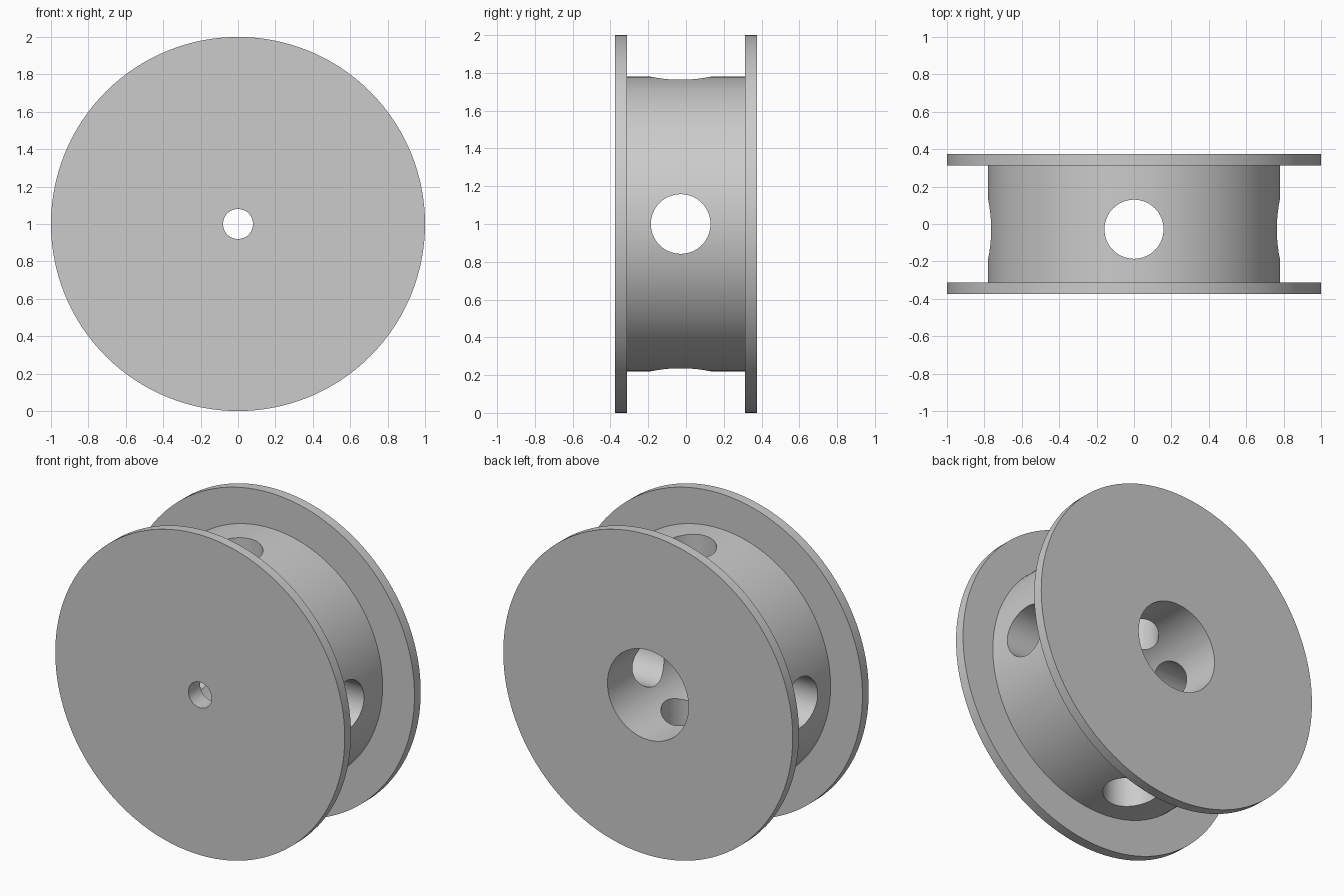
import bpy, bmesh, math
from mathutils import Matrix, Vector

cube = bpy.data.objects.get("Cube")
if cube:
    bpy.data.objects.remove(cube, do_unlink=True)

CENTRE = Vector((0, 0, 1))
SEGMENTS = 128
HALF_WIDTH, FLANGE_INNER = 0.375, 0.313
FLANGE_R, HUB_R, BORE_R, AXLE_R = 1.0, 0.78, 0.28, 0.08
BORE_FLOOR = -0.26
SIDE_HOLE_R, SIDE_HOLE_Y = 0.158, -0.028

grey = bpy.data.materials.new("plain grey")
grey.use_nodes = True
colour = (0.6, 0.6, 0.6, 1)
grey.diffuse_color = colour
grey.node_tree.nodes["Principled BSDF"].inputs["Base Color"].default_value = colour


def add_object(name, bm):
    bmesh.ops.recalc_face_normals(bm, faces=bm.faces)
    mesh = bpy.data.meshes.new(name)
    bm.to_mesh(mesh)
    bm.free()
    mesh.materials.append(grey)
    obj = bpy.data.objects.new(name, mesh)
    bpy.context.collection.objects.link(obj)
    return obj


def lathe(name, profile):
    """Revolve a closed (radius, y) profile about the y axis."""
    bm = bmesh.new()
    rings = []
    for i in range(SEGMENTS):
        a = math.tau * i / SEGMENTS
        rings.append([bm.verts.new(CENTRE + Vector((r * math.cos(a), y, r * math.sin(a))))
                      for r, y in profile])
    n = len(profile)
    for i, ring in enumerate(rings):
        after = rings[(i + 1) % SEGMENTS]
        for j in range(n):
            k = (j + 1) % n
            bm.faces.new((ring[j], ring[k], after[k], after[j]))
    return add_object(name, bm)


# Spool: two flanges, a hub, a wide blind bore at the back, an axle hole in front
spool = lathe("spool_body", [
    (AXLE_R, -HALF_WIDTH), (FLANGE_R, -HALF_WIDTH),
    (FLANGE_R, -FLANGE_INNER), (HUB_R, -FLANGE_INNER),
    (HUB_R, FLANGE_INNER), (FLANGE_R, FLANGE_INNER),
    (FLANGE_R, HALF_WIDTH), (BORE_R, HALF_WIDTH),
    (BORE_R, BORE_FLOOR), (AXLE_R, BORE_FLOOR)])

# Cross holes through the hub, one upright and one sideways
bpy.context.view_layer.objects.active = spool
spool.select_set(True)
for name, angle in (("upright_hole_cutter", 0), ("sideways_hole_cutter", math.pi / 2)):
    bm = bmesh.new()
    place = Matrix.Translation(CENTRE + Vector((0, SIDE_HOLE_Y, 0))) @ Matrix.Rotation(angle, 4, 'Y')
    bmesh.ops.create_cone(bm, cap_ends=True, segments=64, radius1=SIDE_HOLE_R,
                          radius2=SIDE_HOLE_R, depth=2.4, matrix=place)
    cutter = add_object(name, bm)
    cutter.hide_render = True
    cut = spool.modifiers.new(name, 'BOOLEAN')
    cut.operation = 'DIFFERENCE'
    cut.solver = 'EXACT'
    cut.object = cutter
    bpy.ops.object.modifier_apply(modifier=cut.name)
    bpy.data.objects.remove(cutter, do_unlink=True)

bpy.ops.object.shade_smooth_by_angle(angle=math.radians(30))
